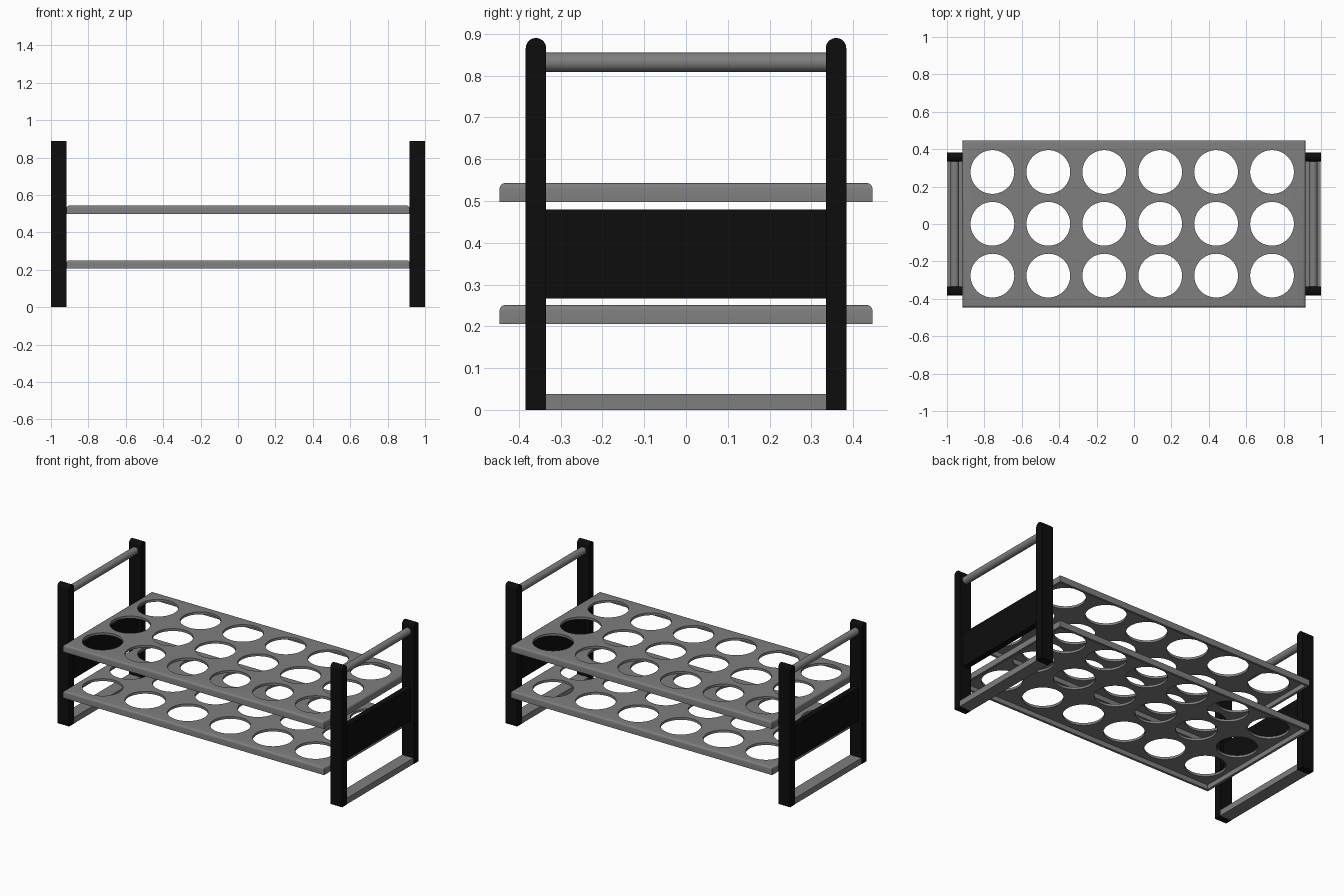
import bpy, bmesh, math
from mathutils import Matrix, Vector

if "Cube" in bpy.data.objects:
    bpy.data.objects.remove(bpy.data.objects["Cube"])


def material(name, value):
    m = bpy.data.materials.new(name)
    m.diffuse_color = (value, value, value, 1)
    m.use_nodes = True
    m.node_tree.nodes["Principled BSDF"].inputs["Base Color"].default_value = m.diffuse_color
    return m


GREY = material("grey metal", 0.21)
BLACK = material("black plastic", 0.004)


def finish(bm, name, mat, smooth=False):
    bmesh.ops.recalc_face_normals(bm, faces=bm.faces)
    me = bpy.data.meshes.new(name)
    bm.to_mesh(me)
    bm.free()
    me.materials.append(mat)
    ob = bpy.data.objects.new(name, me)
    bpy.context.collection.objects.link(ob)
    if smooth:
        smooth_object(ob)
    return ob


def smooth_object(ob):
    bpy.ops.object.select_all(action='DESELECT')
    ob.select_set(True)
    bpy.context.view_layer.objects.active = ob
    bpy.ops.object.shade_smooth_by_angle(angle=math.radians(35))


def add_box(bm, lo, hi):
    lo, hi = Vector(lo), Vector(hi)
    mat = Matrix.Translation((lo + hi) / 2) @ Matrix.Diagonal((*(hi - lo), 1))
    bmesh.ops.create_cube(bm, size=1, matrix=mat)


def cut(ob, bm):
    cutter = finish(bm, "cutter", GREY)
    cutter.hide_render = True
    mod = ob.modifiers.new("cut", 'BOOLEAN')
    mod.operation, mod.solver, mod.object = 'DIFFERENCE', 'EXACT', cutter
    bpy.context.view_layer.objects.active = ob
    bpy.ops.object.modifier_apply(modifier=mod.name)
    bpy.data.objects.remove(cutter)


# Perforated shelf: folded-down tray, open below, with 6 x 3 round holes
def shelf(name, z0, z1):
    bm = bmesh.new()
    add_box(bm, (-0.917, -0.446, z0), (0.917, 0.446, z1))
    top = [e for e in bm.edges if all(v.co.z > z1 - 1e-4 for v in e.verts)]
    bmesh.ops.bevel(bm, geom=top, offset=0.013, segments=4, profile=0.5, affect='EDGES')
    ob = finish(bm, name, GREY)
    t = 0.015
    bm = bmesh.new()
    add_box(bm, (-0.917 + t, -0.446 + t, z0 - 0.05), (0.917 - t, 0.446 - t, z1 - t))
    cut(ob, bm)
    bm = bmesh.new()
    for i in range(6):
        for j in (-1, 0, 1):
            pos = Matrix.Translation((-0.757 + 0.299 * i, 0.001 + 0.277 * j, z1))
            bmesh.ops.create_cone(bm, cap_ends=True, segments=48, radius1=0.117,
                                  radius2=0.117, depth=0.1, matrix=pos)
    cut(ob, bm)
    smooth_object(ob)


shelf("lower_shelf", 0.206, 0.251)
shelf("upper_shelf", 0.498, 0.543)


# Upright post with a rounded top
def post(name, sx, sy):
    r, cy, top = 0.0245, 0.359 * sy, 0.89
    pts = [(cy - r, 0), (cy + r, 0)]
    pts += [(cy + r * math.cos(math.pi * k / 16), top - r + r * math.sin(math.pi * k / 16))
            for k in range(17)]
    bm = bmesh.new()
    f = bm.faces.new([bm.verts.new((0.917 * sx, y, z)) for y, z in pts])
    ext = bmesh.ops.extrude_face_region(bm, geom=[f])
    bmesh.ops.translate(bm, vec=(0.083 * sx, 0, 0),
                        verts=[g for g in ext["geom"] if isinstance(g, bmesh.types.BMVert)])
    finish(bm, name, BLACK, True)


for side, sx in (("left", -1), ("right", 1)):
    for end, sy in (("front", -1), ("back", 1)):
        post(f"{side}_{end}_post", sx, sy)

    # Round carrying handle between the posts
    bm = bmesh.new()
    bmesh.ops.create_cone(bm, cap_ends=True, segments=32, radius1=0.023, radius2=0.023, depth=0.69,
                          matrix=Matrix.Translation((0.958 * sx, 0, 0.832))
                          @ Matrix.Rotation(math.pi / 2, 4, 'X'))
    finish(bm, f"{side}_handle", GREY, True)

    # Black end panel
    bm = bmesh.new()
    add_box(bm, (0.958 * sx - 0.018, -0.34, 0.267), (0.958 * sx + 0.018, 0.34, 0.48))
    finish(bm, f"{side}_end_panel", BLACK)

    # Foot bar
    bm = bmesh.new()
    add_box(bm, (0.958 * sx - 0.04, -0.338, 0), (0.958 * sx + 0.04, 0.338, 0.038))
    finish(bm, f"{side}_foot_bar", GREY)
